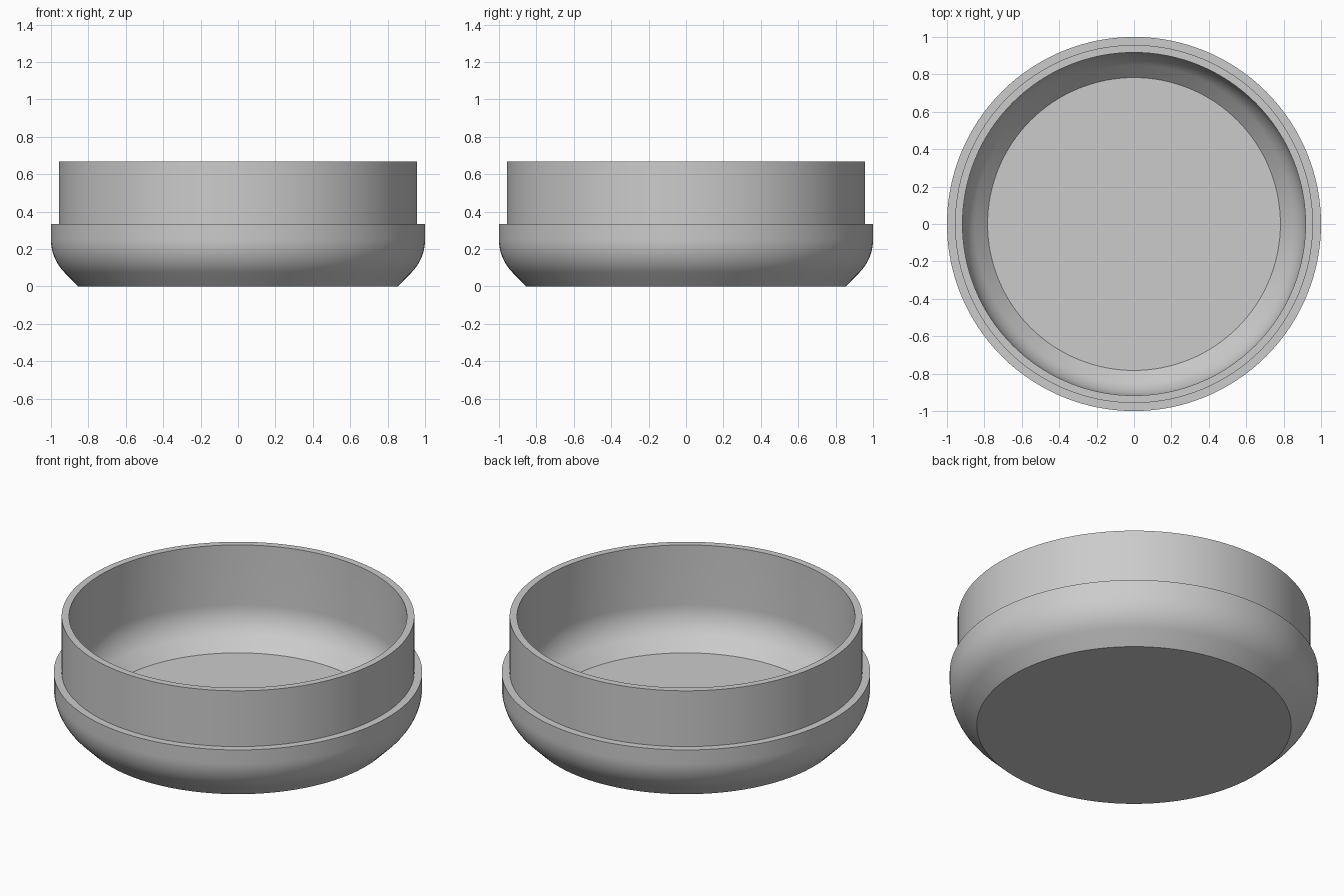
import bpy, bmesh, math
from mathutils import Vector

cube = bpy.data.objects.get("Cube")
if cube:
    bpy.data.objects.remove(cube, do_unlink=True)

SEGMENTS = 128
OUTER, LIP, INNER = 1.0, 0.957, 0.917      # radii
HEIGHT, SHOULDER, FLOOR = 0.667, 0.333, 0.083


def teardrop_corner(radius, base_z, fillet, steps=12):
    """45-degree chamfer from the base, blending into an arc up to the vertical wall."""
    cx, cz = radius - fillet, base_z + fillet
    pts = [(cx + fillet * (math.sqrt(2) - 1), base_z)]
    for i in range(steps + 1):
        a = -math.pi / 4 * (1 - i / steps)
        pts.append((cx + fillet * math.cos(a), cz + fillet * math.sin(a)))
    return pts


# Closed wall section: underside, outer corner, shoulder, lip, inner corner, floor
profile = [(0, 0)]
profile += teardrop_corner(OUTER, 0, 0.25)
profile += [(OUTER, SHOULDER), (LIP, SHOULDER), (LIP, HEIGHT), (INNER, HEIGHT)]
profile += reversed(teardrop_corner(INNER, FLOOR, 0.229))
profile += [(0, FLOOR)]

# Revolve the section about z
bm = bmesh.new()
verts = [bm.verts.new((x, 0, z)) for x, z in profile]
edges = [bm.edges.new(pair) for pair in zip(verts, verts[1:])]
bmesh.ops.spin(bm, geom=verts + edges, cent=Vector(), axis=(0, 0, 1),
               angle=2 * math.pi, steps=SEGMENTS)
bmesh.ops.remove_doubles(bm, verts=bm.verts, dist=0.0005)
bmesh.ops.recalc_face_normals(bm, faces=bm.faces)
mesh = bpy.data.meshes.new("round_container")
bm.to_mesh(mesh)
bm.free()

# Plain grey material
grey = bpy.data.materials.new("light_grey")
grey.use_nodes = True
colour = (0.6, 0.6, 0.6, 1)
grey.diffuse_color = colour
grey.node_tree.nodes["Principled BSDF"].inputs["Base Color"].default_value = colour
mesh.materials.append(grey)

container = bpy.data.objects.new("round_container", mesh)
bpy.context.collection.objects.link(container)
bpy.ops.object.select_all(action='DESELECT')
container.select_set(True)
bpy.context.view_layer.objects.active = container
bpy.ops.object.shade_smooth_by_angle(angle=math.radians(30))
